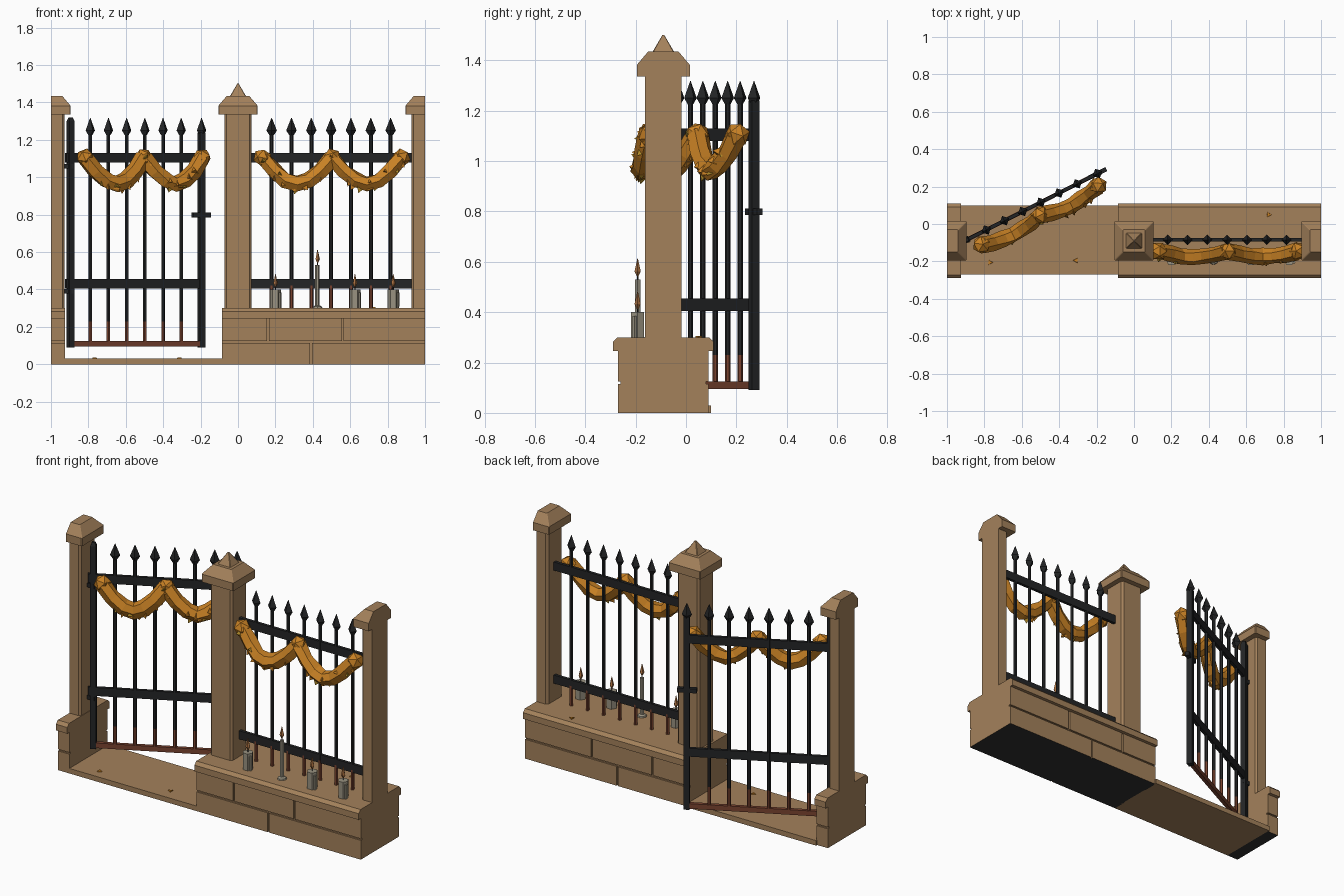
import bpy, bmesh, random
from math import sin, cos, pi, atan2
from mathutils import Vector, Matrix

random.seed(4)
cube = bpy.data.objects.get("Cube")
if cube:
    bpy.data.objects.remove(cube, do_unlink=True)


def material(name, r, g, b):
    m = bpy.data.materials.new(name)
    m.use_nodes = True
    m.diffuse_color = (r, g, b, 1)
    m.node_tree.nodes["Principled BSDF"].inputs["Base Color"].default_value = (r, g, b, 1)
    return m


STONE = material("sandstone", .37, .22, .105)
DARK = material("dark underside", .03, .03, .03)
IRON = material("black iron", .017, .018, .019)
RUST = material("rust", .19, .055, .028)
ORANGE = material("orange leaves", .58, .22, .018)
GOLD = material("golden leaves", .48, .28, .025)
WAX = material("grey wax", .32, .29, .22)
FLAME = material("flame", .40, .16, .05)
HERE = Matrix.Identity(4)


def finish(name, bm, mats, frame=HERE):
    bmesh.ops.recalc_face_normals(bm, faces=bm.faces)
    mesh = bpy.data.meshes.new(name)
    bm.to_mesh(mesh)
    bm.free()
    for m in mats:
        mesh.materials.append(m)
    ob = bpy.data.objects.new(name, mesh)
    ob.matrix_world = frame
    bpy.context.collection.objects.link(ob)
    return ob


def add_box(bm, x0, x1, y0, y1, z0, z1):
    size = Matrix.Diagonal((x1 - x0, y1 - y0, z1 - z0, 1))
    mid = Matrix.Translation(((x0 + x1) / 2, (y0 + y1) / 2, (z0 + z1) / 2))
    bmesh.ops.create_cube(bm, size=1, matrix=mid @ size)


def box(name, mat, x0, x1, y0, y1, z0, z1, frame=HERE):
    bm = bmesh.new()
    add_box(bm, x0, x1, y0, y1, z0, z1)
    return finish(name, bm, [mat], frame)


def add_loft(bm, rings):
    loops = [[bm.verts.new(p) for p in ring] for ring in rings]
    for a, b in zip(loops, loops[1:]):
        for i in range(len(a)):
            j = (i + 1) % len(a)
            bm.faces.new((a[i], a[j], b[j], b[i]))
    bm.faces.new(loops[0])
    bm.faces.new(loops[-1])


def turned(name, mat, x, y, profile, sides, frame=HERE, turn=0):
    """Stack of regular rings given as (radius, height)."""
    bm = bmesh.new()
    angles = [turn + 2 * pi * i / sides for i in range(sides)]
    add_loft(bm, [[(x + r * cos(a), y + r * sin(a), z) for a in angles] for r, z in profile])
    return finish(name, bm, [mat], frame)


# Stone wall and stub: core, brick courses and chamfered coping
def wall(name, x0, x1, lower, upper):
    bm = bmesh.new()
    add_box(bm, x0, x1, -.26, .08, 0, .25)
    for z0, z1, joints in ((0, .115, lower), (.125, .247, upper)):
        edges = [x0] + joints + [x1]
        for i, (a, b) in enumerate(zip(edges, edges[1:])):
            left = a + (.005 if i else 0)
            right = b - (.005 if i < len(joints) else 0)
            add_box(bm, left, right, -.27, .09, z0, z1)
    bm.normal_update()
    for f in bm.faces:
        if f.normal.z < -.5 and f.calc_center_median().z < .01:
            f.material_index = 1
    finish(name, bm, [STONE, DARK])
    bm = bmesh.new()
    section = [(-.29, .245), (-.29, .282), (-.272, .3), (.092, .3), (.11, .282), (.11, .245)]
    add_loft(bm, [[(x, y, z) for y, z in section] for x in (x0, x1)])
    finish(name + "_coping", bm, [STONE])


wall("wall", -.085, 1, [.39], [.16, .56])
wall("wall_stub", -1, -.925, [], [])
box("threshold", STONE, -.93, -.08, -.27, .1, 0, .03)


# Square posts with chamfered corners and stepped caps; end posts are halved
def post(name, cx, cy=-.09):
    def square(h, z, c=.004):
        return [(cx + sx * a, cy + sy * b, z) for sx, sy, a, b in (
            (1, 1, h, h - c), (1, 1, h - c, h), (-1, 1, h - c, h), (-1, 1, h, h - c),
            (-1, -1, h, h - c), (-1, -1, h - c, h), (1, -1, h - c, h), (1, -1, h, h - c))]
    bm = bmesh.new()
    add_loft(bm, [square(.073, .29, .012), square(.073, 1.34, .012)])
    add_loft(bm, [square(.105, 1.335), square(.105, 1.382), square(.06, 1.435)])
    if cx == 0:
        add_loft(bm, [square(.045, 1.43), square(.004, 1.5, .001)])
    else:
        side = 1 if cx > 0 else -1
        cut = bmesh.ops.bisect_plane(bm, geom=bm.verts[:] + bm.edges[:] + bm.faces[:],
                                     plane_co=(cx, 0, 0), plane_no=(side, 0, 0), clear_outer=True)
        bmesh.ops.holes_fill(bm, edges=[e for e in cut["geom_cut"] if isinstance(e, bmesh.types.BMEdge)])
    finish(name, bm, [STONE])


post("middle_post", 0)
post("right_end_post", -1)
post("left_end_post", 1)


# Iron bars with spearheads and rusted feet, joined by flat rails
def spear(name, x, frame):
    turned(name, IRON, x, 0, [(.012, 1.225), (.028, 1.25), (.001, 1.318)], 4, frame)


def fence(name, frame, xs, foot, rust_top, rail0, rail1):
    for i, x in enumerate(xs):
        turned(f"{name}_bar_{i}", IRON, x, 0, [(.0105, rust_top), (.0105, 1.24)], 6, frame)
        turned(f"{name}_bar_foot_{i}", RUST, x, 0, [(.0105, foot), (.0105, rust_top)], 6, frame)
        spear(f"{name}_spear_{i}", x, frame)
    for part, z in (("lower", .405), ("upper", 1.08)):
        box(f"{name}_{part}_rail", IRON, rail0, rail1, -.009, .009, z, z + .05, frame)


panel_frame = Matrix.Translation((0, -.085, 0))
fence("panel", panel_frame, [.18 + .106 * i for i in range(7)], .29, .42, .06, .94)

# The open gate swings backwards on its hinge post
gate_frame = Matrix.Translation((-.895, -.085, 0)) @ Matrix.Rotation(atan2(.355, .7), 4, 'Z')
gate_length = .785
fence("gate", gate_frame, [.118 + .109 * i for i in range(6)], .1, .23, -.03, gate_length + .01)
for end, x in (("hinge", 0), ("latch", gate_length)):
    box(f"gate_{end}_post", IRON, x - .016, x + .016, -.016, .016, .09, 1.24, gate_frame)
turned("gate_hinge_post_top", IRON, 0, 0, [(.0226, 1.24), (.0226, 1.3), (.012, 1.32)], 4, gate_frame, pi / 4)
spear("gate_latch_spear", gate_length, gate_frame)
box("gate_bottom_rail", RUST, .01, gate_length - .01, -.011, .011, .095, .125, gate_frame)
box("gate_latch", IRON, gate_length - .055, gate_length + .052, -.012, .012, .786, .812, gate_frame)
for i, z in enumerate((.39, 1.06)):
    box(f"gate_hinge_{i}", IRON, -.935, -.88, -.1, -.075, z - .012, z + .012)


# Leafy garland: two faceted swags, knots at the ties and pointed leaves
def garland(name, frame, x0, x1):
    bm = bmesh.new()
    half = (x1 - x0) / 2

    def centre(t):
        sag = sin(pi * (t % 1))
        return Vector((x0 + half * t, -.06 - .028 * sag, 1.105 - .14 * sag))

    steps, sides = 6, 6
    for swag in range(2):
        rings = []
        for k in range(steps + 1):
            t = swag + k / steps
            p = centre(t)
            slope = Vector((half, 0, -.14 * pi * cos(pi * k / steps))).normalized()
            across = Vector((-slope.z, 0, slope.x))
            ring = []
            for i in range(sides):
                a = 2 * pi * i / sides + .4
                r = random.uniform(.037, .05)
                ring.append(p + across * (r * cos(a)) + Vector((0, r * sin(a), 0)))
            rings.append(ring)
        add_loft(bm, rings)
    for t in (0, 1, 2):
        spin = Matrix.Rotation(random.uniform(0, 3), 4, 'Y')
        bmesh.ops.create_icosphere(bm, subdivisions=1, radius=.05,
                                   matrix=Matrix.Translation(centre(t)) @ spin)
    finish(name, bm, [ORANGE], frame)
    leaves = bmesh.new()
    for k in range(26):
        t = (k + .5) / 13
        a = random.uniform(-2.6, .6)
        out = Vector((random.uniform(-.6, .6), -abs(cos(a)), sin(a))).normalized()
        place = Matrix.Translation(centre(t) + out * .042) @ out.to_track_quat('Z', 'Y').to_matrix().to_4x4()
        made = bmesh.ops.create_cone(leaves, segments=3, radius1=.026, radius2=0, depth=.034,
                                     cap_ends=True, matrix=place)
        if k % 3 == 0:
            for f in {f for v in made["verts"] for f in v.link_faces}:
                f.material_index = 1
    finish(name + "_leaves", leaves, [ORANGE, GOLD], frame)


garland("panel_garland", panel_frame, .13, .875)
garland("gate_garland", gate_frame, .058, .758)

# Candles along the front of the coping
for i, (x, r, top) in enumerate(((.2, .03, .4), (.425, .012, .53), (.625, .03, .4), (.83, .03, .4))):
    turned(f"candle_{i}", WAX, x, -.192, [(r, .298), (r, top)], 6)
    turned(f"candle_wick_{i}", IRON, x, -.192, [(.003, top), (.003, top + .02)], 4)
    turned(f"candle_flame_{i}", FLAME, x, -.192,
           [(.003, top + .012), (.013, top + .032), (.001, top + .083)], 5)
    if r > .02:
        # wax runs down one side
        turned(f"candle_drip_{i}", WAX, x + .024, -.204, [(.008, .298), (.009, top - .015)], 5)
    else:
        turned(f"candle_dish_{i}", WAX, x, -.192, [(.027, .298), (.024, .308), (.013, .314)], 8)

# Fallen leaves
for i, (x, y, z) in enumerate(((-.77, -.205, .03), (-.31, -.195, .03), (.72, .05, .3))):
    turned(f"fallen_leaf_{i}", ORANGE, x, y, [(.016, z), (.014, z + .005)], 3, turn=i)
